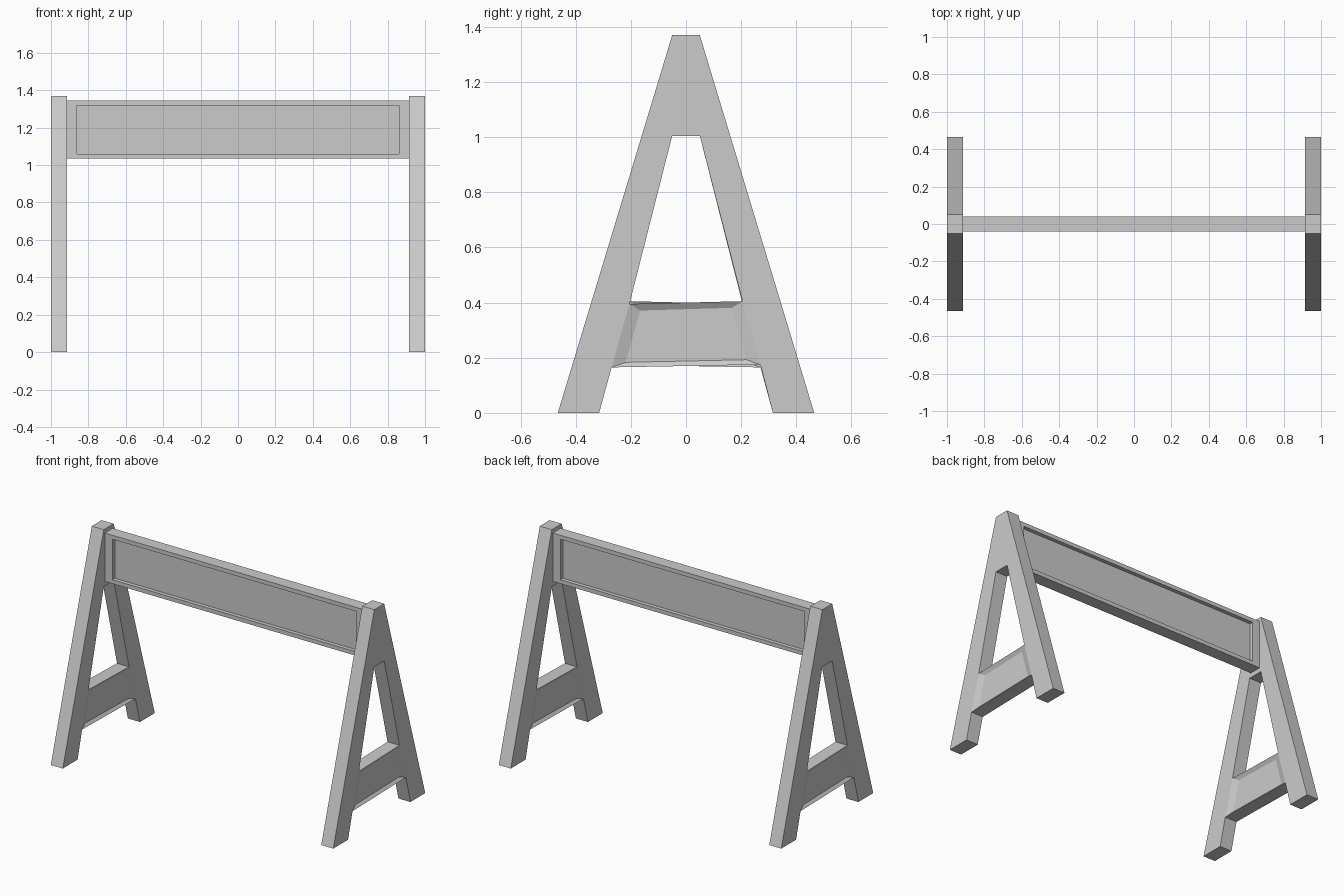
import bpy, bmesh, math
from mathutils import Vector

if "Cube" in bpy.data.objects:
    bpy.data.objects.remove(bpy.data.objects["Cube"])


def finish(bm, name):
    mesh = bpy.data.meshes.new(name)
    bm.to_mesh(mesh)
    bm.free()
    obj = bpy.data.objects.new(name, mesh)
    bpy.context.collection.objects.link(obj)
    return obj


def a_frame(name, rot):
    """A-shaped leg frame with a recessed crossbar, outer side at +x."""
    x0, x1 = 0.915, 1.0
    bm = bmesh.new()
    left = [(-.465, 0), (-.315, 0), (-.27, .165), (-.205, .395), (-.05, 1.005), (-.05, 1.37)]
    right = [(.465, 0), (.315, 0), (.27, .175), (.205, .405), (.05, 1.005), (.05, 1.37)]
    l = [bm.verts.new((x0, y, z)) for y, z in left]
    r = [bm.verts.new((x0, y, z)) for y, z in right]
    bm.faces.new(l)                              # one leg
    bm.faces.new(r[::-1])                        # other leg
    bm.faces.new([l[5], l[4], r[4], r[5]])       # apex block
    bm.faces.new([l[3], l[2], r[2], r[3]])       # crossbar
    ext = bmesh.ops.extrude_face_region(bm, geom=bm.faces[:], use_keep_orig=True)
    bmesh.ops.translate(bm, vec=(x1 - x0, 0, 0),
                        verts=[g for g in ext["geom"] if isinstance(g, bmesh.types.BMVert)])
    bmesh.ops.recalc_face_normals(bm, faces=bm.faces[:])
    # sloped recess on both sides of the crossbar
    panels = [f for f in bm.faces if abs(f.normal.x) > .9
              and len(f.verts) == 4 and f.calc_center_median().z < .5]
    bmesh.ops.inset_individual(bm, faces=panels, thickness=.03, depth=-.015)
    for v in {v for f in panels for v in f.verts}:
        v.co.y *= .89
    obj = finish(bm, name)
    obj.rotation_euler.z = rot
    return obj


def board(name):
    """Barrier board with a straight-walled recess front and back."""
    bm = bmesh.new()
    bmesh.ops.create_cube(bm, size=1)
    for v in bm.verts:
        v.co = Vector((v.co.x * 1.83, v.co.y * .08, v.co.z * .31 + 1.19))
    bm.normal_update()
    sides = [f for f in bm.faces if abs(f.normal.y) > .9]
    bmesh.ops.inset_individual(bm, faces=sides, thickness=.036)
    for f in sides:
        for v in f.verts:
            v.co.x = math.copysign(.862, v.co.x)
    for f in sides:
        n = f.normal.copy()
        res = bmesh.ops.extrude_discrete_faces(bm, faces=[f])
        bmesh.ops.translate(bm, vec=n * -.025, verts=res["faces"][0].verts[:])
    return finish(bm, name)


a_frame("right_leg_frame", 0)
a_frame("left_leg_frame", math.pi)
board("barrier_board")
